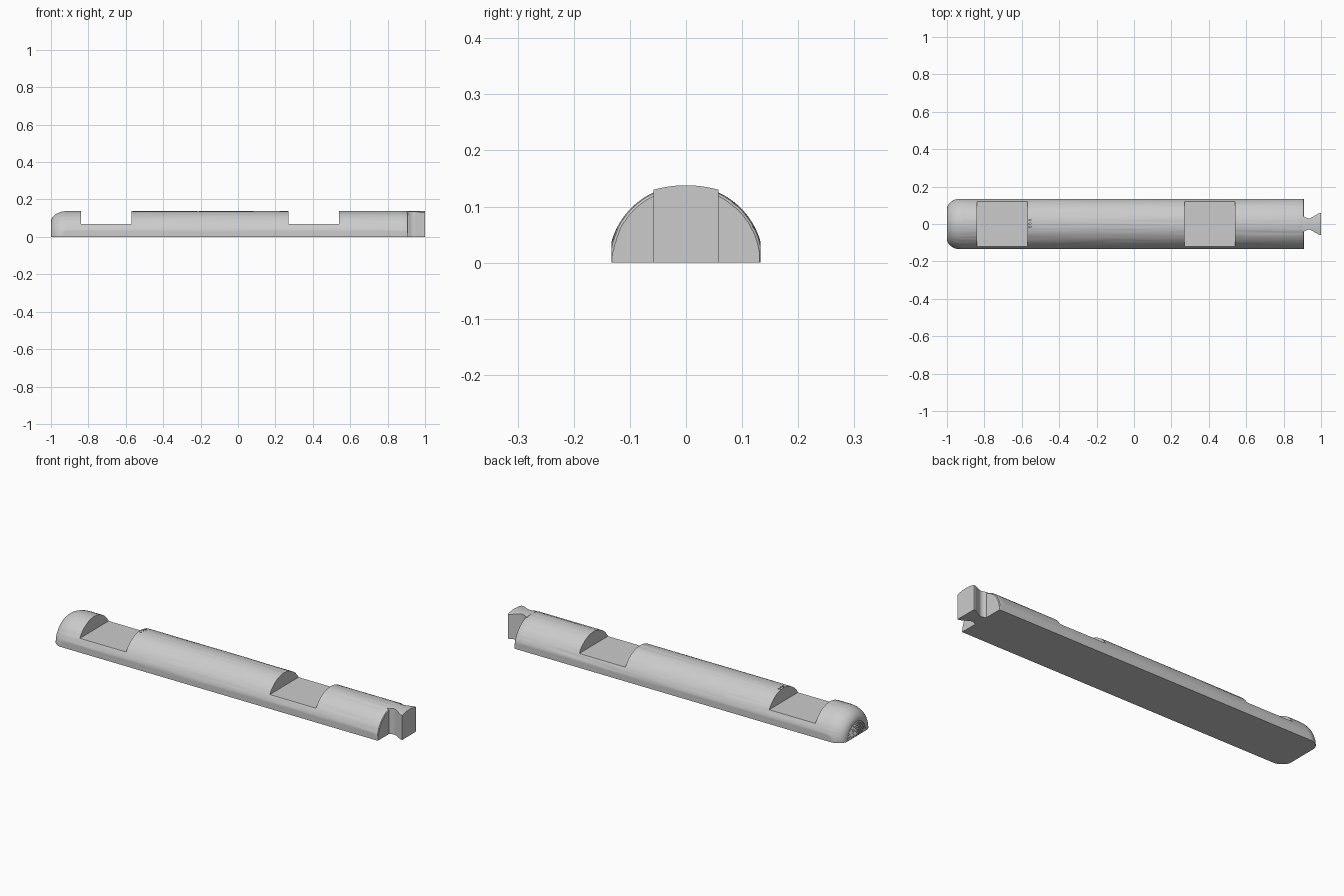
import bpy
import bmesh
import math
from mathutils import Vector, noise

if "Cube" in bpy.data.objects:
    bpy.data.objects.remove(bpy.data.objects["Cube"])

RADIUS, HALF_WIDTH = 0.138, 0.133
TAIL_START = 0.91

wood = bpy.data.materials.new("plain grey")
wood.use_nodes = True
wood.diffuse_color = (0.6, 0.6, 0.6, 1)
wood.node_tree.nodes["Principled BSDF"].inputs["Base Color"].default_value = (0.6, 0.6, 0.6, 1)


def make_object(name, bm):
    bmesh.ops.recalc_face_normals(bm, faces=bm.faces)
    mesh = bpy.data.meshes.new(name)
    bm.to_mesh(mesh)
    bm.free()
    mesh.materials.append(wood)
    obj = bpy.data.objects.new(name, mesh)
    bpy.context.collection.objects.link(obj)
    return obj


def select(obj):
    bpy.ops.object.select_all(action='DESELECT')
    obj.select_set(True)
    bpy.context.view_layer.objects.active = obj


def loft(sections):
    bm = bmesh.new()
    rings = [[bm.verts.new(p) for p in s] for s in sections]
    for a, b in zip(rings, rings[1:]):
        for i in range(len(a)):
            j = (i + 1) % len(a)
            bm.faces.new((a[i], a[j], b[j], b[i]))
    bm.faces.new(rings[0])
    bm.faces.new(rings[-1])
    return bm


def grain(x, angle):
    # Long shallow furrows that run with the log
    n = noise.noise(Vector((x * 2.5, angle * 7, 3.1)))
    fine = noise.noise(Vector((x * 4, angle * 16, 8.7)))
    return 0.0025 * max(0, n - 0.1) + 0.0025 * max(0, fine - 0.2)


def half_round(x, radius, rough=1.0, steps=72):
    points = []
    for i in range(steps + 1):
        a = math.pi * i / steps
        r = radius - rough * grain(x, a)
        y = max(-HALF_WIDTH, min(HALF_WIDTH, r * math.cos(a)))
        points.append((x, y, r * math.sin(a)))
    return points


# Half log: growth rings on the flat end, rounded shoulder, straight trunk
FACE = 0.08
sections = []
for i in range(1, 14):
    sections.append(half_round(-1 + 0.003 * (i % 2), FACE * i / 14, 0))
for i in range(13):
    t = math.pi / 2 * i / 12
    x = -0.915 - 0.085 * math.cos(t)
    sections.append(half_round(x, FACE + (RADIUS - FACE) * math.sin(t), i / 12))
for i in range(1, 81):
    sections.append(half_round(-0.915 + 1.815 * i / 80, RADIUS))
sections.append(half_round(0.907, RADIUS - 0.002))
sections.append(half_round(TAIL_START, RADIUS - 0.006))
log = make_object("half_log", loft(sections))

# Square saddle notches across the top
for x in (-0.705, 0.405):
    bm = bmesh.new()
    bmesh.ops.create_cube(bm, size=1)
    bmesh.ops.scale(bm, vec=(0.27, 0.4, 0.2), verts=bm.verts)
    bmesh.ops.translate(bm, vec=(x, 0, 0.168), verts=bm.verts)
    cutter = make_object("notch_cutter", bm)
    cutter.hide_render = True
    cut = log.modifiers.new("notch", 'BOOLEAN')
    cut.operation = 'DIFFERENCE'
    cut.solver = 'EXACT'
    cut.object = cutter
    select(log)
    bpy.ops.object.modifier_apply(modifier=cut.name)
    bpy.data.objects.remove(cutter)

# Dovetail with a curved neck and a gently crowned top
profile = [(0.9, 0.04), (0.91, 0.04), (0.917, 0.036), (0.925, 0.032), (0.934, 0.03),
           (0.943, 0.032), (0.952, 0.036), (0.985, 0.055), (0.992, 0.058), (1.0, 0.058)]
sections = []
for x, half in profile:
    top = [half * (1 - i / 6) for i in range(13)]
    ring = [(x, y, RADIUS - 2.4 * y * y) for y in top]
    sections.append([(x, half, 0)] + ring + [(x, -half, 0)])
tail = make_object("dovetail", loft(sections))

for obj in (log, tail):
    select(obj)
    bpy.ops.object.shade_smooth_by_angle(angle=math.radians(35))
